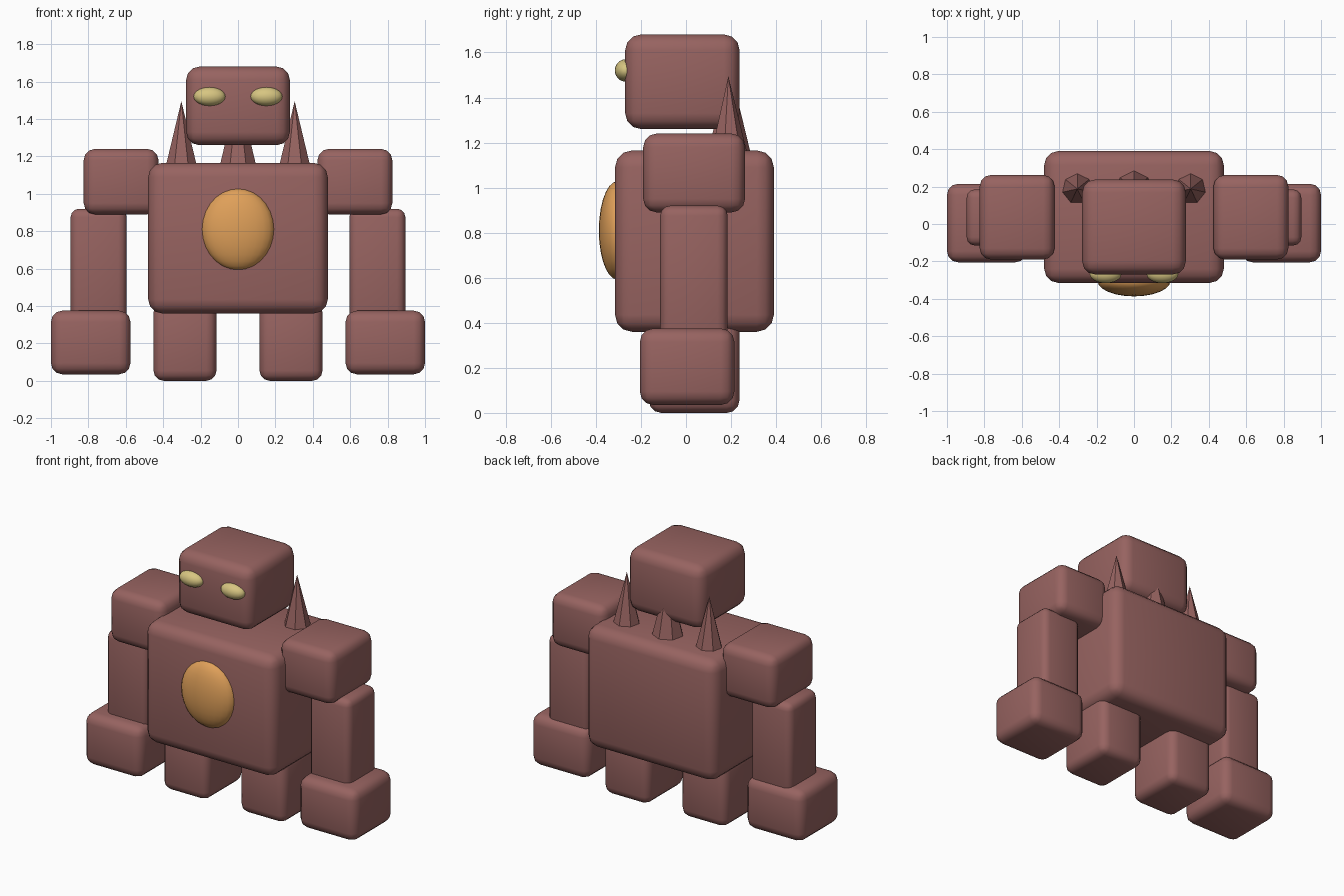
import bpy, math

if "Cube" in bpy.data.objects:
    bpy.data.objects.remove(bpy.data.objects["Cube"])


def material(name, rgb):
    m = bpy.data.materials.new(name)
    m.diffuse_color = (*rgb, 1)
    m.use_nodes = True
    m.node_tree.nodes["Principled BSDF"].inputs["Base Color"].default_value = m.diffuse_color
    return m


CLAY = material("clay_red", (0.31, 0.125, 0.118))
ORANGE = material("core_orange", (0.74, 0.35, 0.10))
YELLOW = material("eye_yellow", (0.68, 0.56, 0.22))


def finish(ob, name, mat, angle=40):
    ob.name = name
    ob.data.materials.append(mat)
    bpy.ops.object.transform_apply(location=False, rotation=True, scale=True)
    bpy.ops.object.shade_smooth_by_angle(angle=math.radians(angle))
    return ob


def block(name, lo, hi, bevel):
    """Rounded box between two corners."""
    bpy.ops.mesh.primitive_cube_add(size=1, location=[(a + b) / 2 for a, b in zip(lo, hi)])
    ob = bpy.context.object
    ob.scale = [b - a for a, b in zip(lo, hi)]
    bpy.ops.object.transform_apply(location=False, scale=True)
    mod = ob.modifiers.new("round", 'BEVEL')
    mod.width, mod.segments = bevel, 3
    bpy.ops.object.modifier_apply(modifier="round")
    return finish(ob, name, CLAY)


def ellipsoid(name, loc, radii, mat):
    bpy.ops.mesh.primitive_uv_sphere_add(segments=24, ring_count=14, radius=1, location=loc)
    ob = bpy.context.object
    ob.scale = radii
    return finish(ob, name, mat, 60)


def spike(name, x, y, base_z, tip_z, radius):
    """Seven-sided cone with one corner pointing back."""
    bpy.ops.mesh.primitive_cone_add(vertices=7, radius1=radius, depth=tip_z - base_z,
                                    location=(x, y, (base_z + tip_z) / 2))
    return finish(bpy.context.object, name, CLAY, 30)


# Body and head
block("torso", (-0.48, -0.315, 0.36), (0.48, 0.39, 1.165), 0.075)
block("head", (-0.277, -0.27, 1.26), (0.277, 0.238, 1.68), 0.07)
ellipsoid("chest_core", (0, -0.305, 0.81), (0.195, 0.082, 0.218), ORANGE)

# Limbs: inner x, outer x, y range, z range, rounding
limbs = {
    "shoulder": (0.425, 0.825, -0.19, 0.262, 0.89, 1.24, 0.06),
    "arm": (0.595, 0.895, -0.115, 0.185, 0.30, 0.92, 0.045),
    "hand": (0.575, 1.0, -0.205, 0.215, 0.035, 0.375, 0.06),
    "leg": (0.115, 0.452, -0.165, 0.237, 0.0, 0.42, 0.055),
}
for side, s in (("left", 1), ("right", -1)):
    for part, (xi, xo, y0, y1, z0, z1, bev) in limbs.items():
        xa, xb = sorted((s * xi, s * xo))
        block(f"{side}_{part}", (xa, y0, z0), (xb, y1, z1), bev)
    ellipsoid(f"{side}_eye", (s * 0.152, -0.267, 1.52), (0.085, 0.049, 0.05), YELLOW)
    spike(f"{side}_back_spike", s * 0.303, 0.188, 1.12, 1.495, 0.092)

# Middle spike behind the head
spike("middle_back_spike", 0, 0.188, 1.12, 1.56, 0.107)
